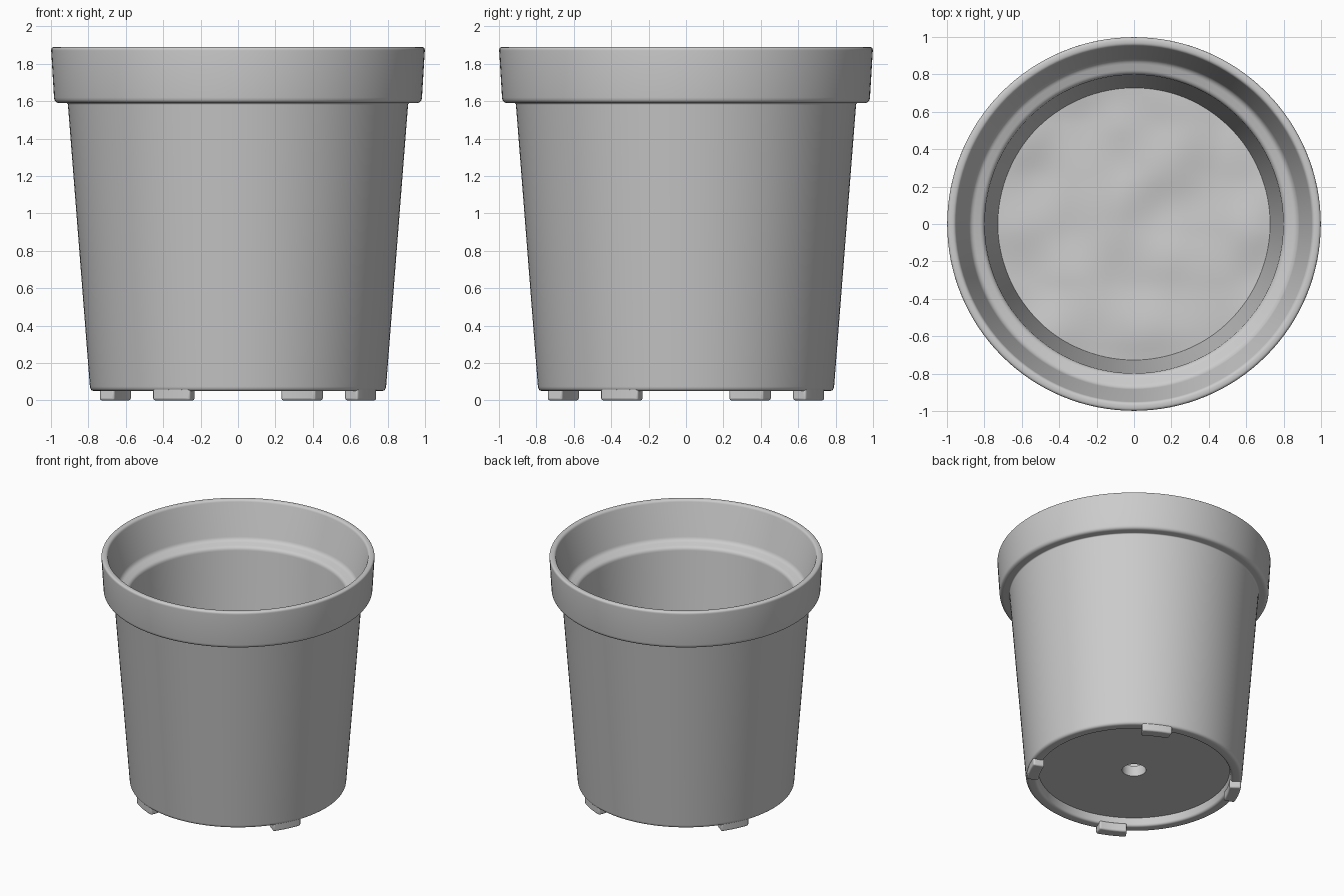
import bpy, bmesh, math
from mathutils import Vector, noise

if "Cube" in bpy.data.objects:
    bpy.data.objects.remove(bpy.data.objects["Cube"])

SEGMENTS = 128


def make_object(name, bm, angle=35):
    bmesh.ops.recalc_face_normals(bm, faces=bm.faces)
    mesh = bpy.data.meshes.new(name)
    bm.to_mesh(mesh)
    bm.free()
    obj = bpy.data.objects.new(name, mesh)
    bpy.context.collection.objects.link(obj)
    bpy.ops.object.select_all(action='DESELECT')
    obj.select_set(True)
    bpy.context.view_layer.objects.active = obj
    bpy.ops.object.shade_smooth_by_angle(angle=math.radians(angle))
    return obj


def rounded(corners, steps=5):
    """Round the corners (r, z, fillet) of a closed profile."""
    out = []
    for i, (r, z, f) in enumerate(corners):
        p = Vector((r, z))
        if f == 0:
            out.append(p)
            continue
        a = p + (Vector(corners[i - 1][:2]) - p).normalized() * f
        b = p + (Vector(corners[(i + 1) % len(corners)][:2]) - p).normalized() * f
        for k in range(steps + 1):
            t = k / steps
            out.append(a * (1 - t) ** 2 + p * 2 * t * (1 - t) + b * t * t)
    return out


# Pot: one closed wall profile turned around z, with a drain hole in the middle
profile = rounded([
    (0.088, 0.115, 0), (0.70, 0.115, 0), (0.71, 0.05, 0.02),
    (0.79, 0.05, 0.025), (0.91, 1.59, 0.01), (0.982, 1.59, 0.03),
    (1.0, 1.89, 0.02), (0.955, 1.89, 0.018), (0.878, 1.60, 0.025),
    (0.80, 1.575, 0.025), (0.70, 0.20, 0.03), (0.088, 0.20, 0)])
bm = bmesh.new()
rings = []
for p in profile:
    rings.append([bm.verts.new((p.x * math.cos(a), p.x * math.sin(a), p.y))
                  for a in (2 * math.pi * s / SEGMENTS for s in range(SEGMENTS))])
for i in range(len(rings)):
    lo, hi = rings[i - 1], rings[i]
    for s in range(SEGMENTS):
        t = (s + 1) % SEGMENTS
        bm.faces.new((lo[s], lo[t], hi[t], hi[s]))
make_object("pot", bm)

# Feet: four short curved blocks under the base ring
for n in range(4):
    mid = math.radians(62.6 + 90 * n)
    half = math.radians(8.3)
    bm = bmesh.new()
    angles = [mid - half + 2 * half * k / 8 for k in range(9)]
    outline = [(0.785, a) for a in angles] + [(0.70, a) for a in reversed(angles)]
    base = bm.faces.new([bm.verts.new((r * math.cos(a), r * math.sin(a), 0))
                         for r, a in outline])
    new = bmesh.ops.extrude_face_region(bm, geom=[base])["geom"]
    top = [v for v in new if isinstance(v, bmesh.types.BMVert)]
    bmesh.ops.translate(bm, verts=top, vec=(0, 0, 0.07))
    foot = make_object(f"foot_{n + 1}", bm)
    bevel = foot.modifiers.new("soft_edges", 'BEVEL')
    bevel.width = 0.012
    bevel.segments = 3

# Soil: a gently uneven disc inside the pot
bm = bmesh.new()
bmesh.ops.create_grid(bm, x_segments=48, y_segments=48, size=1)
for v in bm.verts:
    x, y = v.co.x, v.co.y
    # square grid mapped onto a disc
    p = Vector((x * math.sqrt(1 - y * y / 2), y * math.sqrt(1 - x * x / 2), 0)) * 0.735
    p.z = 0.58 + 0.025 * noise.noise(p * 3.5 + Vector((2.3, 5.1, 0.7)))
    v.co = p
soil = make_object("soil", bm, 60)
mat = bpy.data.materials.new("soil_grey")
mat.diffuse_color = (0.6, 0.6, 0.58, 1)
mat.use_nodes = True
mat.node_tree.nodes["Principled BSDF"].inputs["Base Color"].default_value = mat.diffuse_color
soil.data.materials.append(mat)
